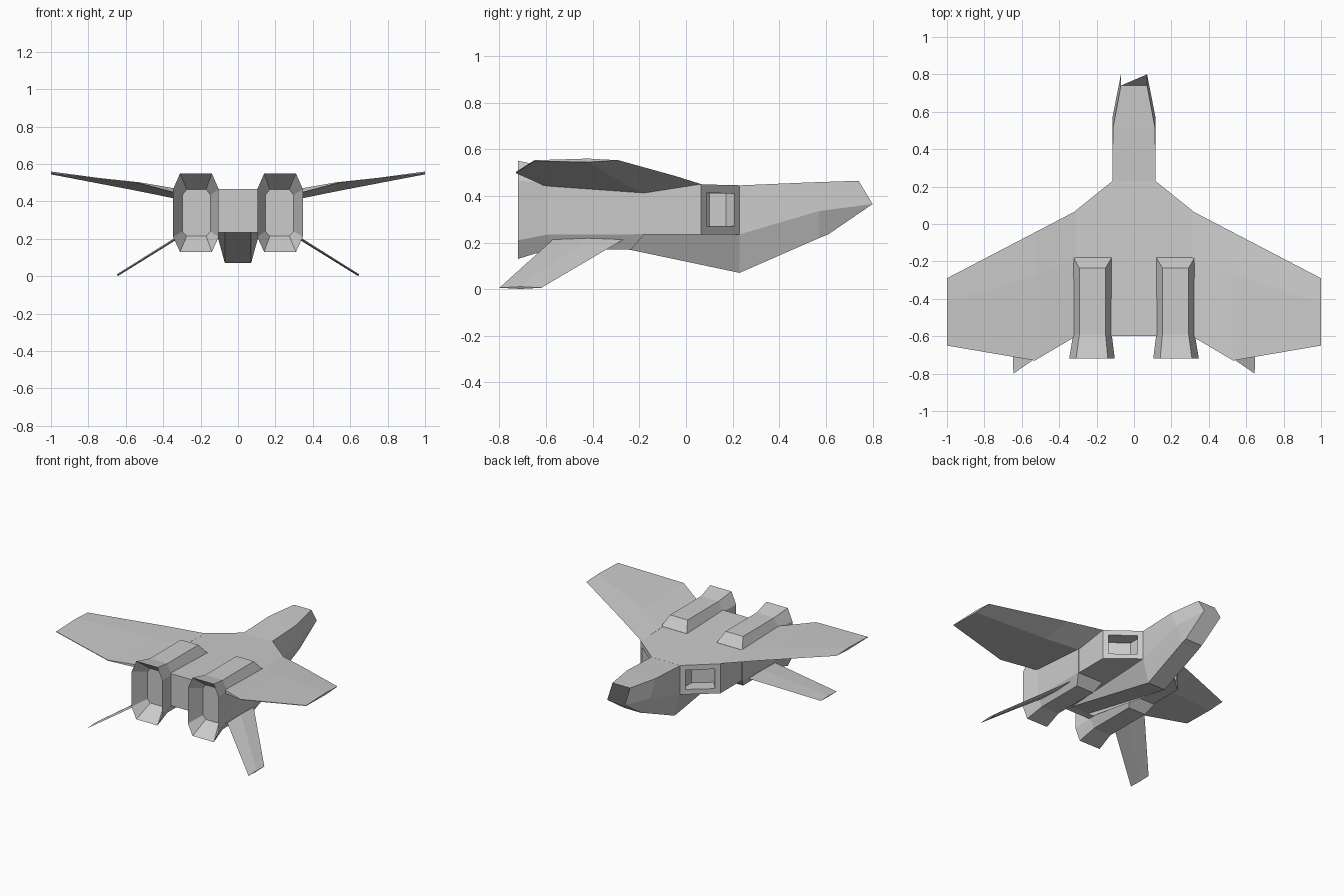
import bpy, bmesh

if "Cube" in bpy.data.objects:
    bpy.data.objects.remove(bpy.data.objects["Cube"])


def finish(bm, name, mirror=False):
    bmesh.ops.recalc_face_normals(bm, faces=bm.faces)
    me = bpy.data.meshes.new(name)
    bm.to_mesh(me)
    bm.free()
    ob = bpy.data.objects.new(name, me)
    bpy.context.collection.objects.link(ob)
    if mirror:
        mod = ob.modifiers.new("mirror", 'MIRROR')
        mod.use_axis[0] = True
        mod.use_mirror_merge = False
    return ob


def loft(name, rings, mirror=False):
    """Skin a list of equal-length closed sections and cap both ends."""
    bm = bmesh.new()
    vs = [[bm.verts.new(p) for p in r] for r in rings]
    n = len(rings[0])
    for a, b in zip(vs, vs[1:]):
        for i in range(n):
            j = (i + 1) % n
            bm.faces.new((a[i], a[j], b[j], b[i]))
    bm.faces.new(vs[0])
    bm.faces.new(vs[-1])
    return finish(bm, name, mirror)


# Fuselage: nose and belly, sections of (half width, y, z) for top, side, keel
def hull_ring(*pts):
    return [(w, y, z) for w, y, z in pts] + [(-w, y, z) for w, y, z in reversed(pts)]


loft("fuselage", [
    hull_ring((.07, .74, .465), (.07, .80, .365), (.068, .61, .235)),
    hull_ring((.113, .51, .457), (.115, .57, .335), (.07, .57, .219)),
    hull_ring((.115, .23, .445), (.115, .23, .235), (.07, .23, .07)),
    hull_ring((.11, -.56, .40), (.115, -.56, .237), (.07, -.56, .236)),
])

# Wide centre body with recessed side intakes
bm = bmesh.new()
outline = [(.32, -.6), (.32, .065), (.115, .23), (-.115, .23), (-.32, .065), (-.32, -.6)]
low = [bm.verts.new((x, y, .235)) for x, y in outline]
top = [bm.verts.new((x, y, .451 - .024 * y)) for x, y in outline]
bm.faces.new(low)
bm.faces.new(top)
sides = [bm.faces.new((low[i], low[(i + 1) % 6], top[(i + 1) % 6], top[i])) for i in range(6)]
bmesh.ops.recalc_face_normals(bm, faces=bm.faces)
for f in (sides[1], sides[3]):
    bmesh.ops.inset_region(bm, faces=[f], thickness=.036, use_even_offset=True)
    n = f.normal.copy()
    ext = bmesh.ops.extrude_face_region(bm, geom=[f])
    bmesh.ops.translate(bm, vec=n * -.1, verts=[v for v in ext["geom"] if isinstance(v, bmesh.types.BMVert)])
    bmesh.ops.delete(bm, geom=[f], context='FACES_ONLY') if f.is_valid else None
finish(bm, "centre_body")


# Wings: diamond sections (leading edge, top ridge, trailing top, trailing low, low ridge)
def wing_ring(x, pts):
    return [(x, y, z) for y, z in pts]


loft("wings", [
    wing_ring(.31, [(.07, .449), (-.18, .457), (-.6, .465), (-.6, .44), (-.18, .41)]),
    wing_ring(.53, [(-.045, .485), (-.27, .497), (-.73, .503), (-.73, .498), (-.27, .455)]),
    wing_ring(1.0, [(-.29, .553), (-.42, .56), (-.65, .553), (-.65, .549), (-.42, .545)]),
], mirror=True)


# Engine pods: tall octagons that flare at the rear, with a funnel inside
def octagon(y, w, wt, zt, zct, zcb, zb, cx=.222):
    pts = [(w, zcb), (w, zct), (wt, zt), (-wt, zt), (-w, zct), (-w, zcb), (-wt, zb), (wt, zb)]
    return [(cx + x, y, z) for x, z in pts]


loft("engine_pods", [
    octagon(-.18, .103, .102, .456, .452, .238, .234),
    octagon(-.235, .103, .07, .525, .455, .235, .17),
    octagon(-.59, .103, .07, .525, .455, .235, .17),
    octagon(-.72, .122, .085, .55, .465, .21, .13, .225),
    octagon(-.61, .075, .052, .465, .435, .24, .215),
], mirror=True)


# Lower fins: thin angled blades
def fin_ring(x, z, y0, y1, t):
    ym = (y0 + y1) / 2
    return [(x, y0, z), (x + t * .5, ym, z + t), (x, y1, z), (x - t * .5, ym, z - t)]


loft("lower_fins", [
    fin_ring(.305, .218, -.26, -.565, .006),
    fin_ring(.645, .006, -.62, -.80, .005),
], mirror=True)
